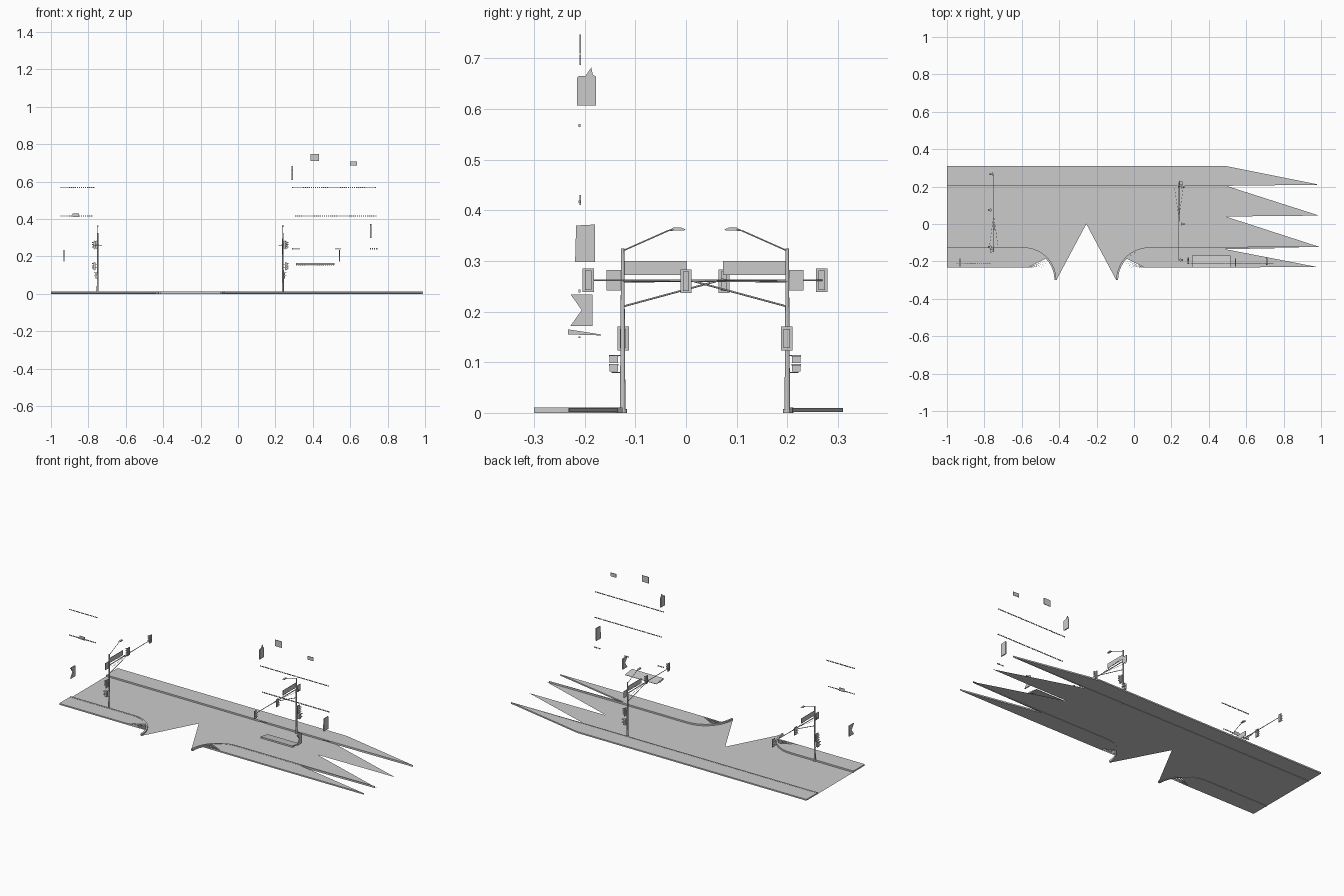
import bpy, bmesh
from math import sin, cos, radians, pi
from mathutils import Vector, Matrix

if "Cube" in bpy.data.objects:
    bpy.data.objects.remove(bpy.data.objects["Cube"])

MID = -0.255          # centre line of the side street


def finish(name, bm, smooth=False):
    bmesh.ops.recalc_face_normals(bm, faces=bm.faces[:])
    me = bpy.data.meshes.new(name)
    bm.to_mesh(me)
    bm.free()
    ob = bpy.data.objects.new(name, me)
    bpy.context.collection.objects.link(ob)
    if smooth:
        for p in me.polygons:
            p.use_smooth = len(p.vertices) == 4
    return ob


def prism(name, pts, depth):
    """Polygon of 3D points, extruded along the depth vector."""
    bm = bmesh.new()
    f = bm.faces.new([bm.verts.new(p) for p in pts])
    if Vector(depth).length > 0:
        r = bmesh.ops.extrude_face_region(bm, geom=[f], use_keep_orig=True)
        bmesh.ops.translate(bm, vec=depth, verts=[v for v in r['geom'] if isinstance(v, bmesh.types.BMVert)])
    return finish(name, bm)


def add_box(bm, lo, hi):
    lo, hi = Vector(lo), Vector(hi)
    m = Matrix.Translation((lo + hi) / 2) @ Matrix.Diagonal((*(hi - lo), 1))
    bmesh.ops.create_cube(bm, size=1, matrix=m)


def box(name, lo, hi):
    bm = bmesh.new()
    add_box(bm, lo, hi)
    return finish(name, bm)


def add_rod(bm, a, b, r1, r2=None, seg=10):
    a, b = Vector(a), Vector(b)
    d = b - a
    m = Matrix.Translation((a + b) / 2) @ d.to_track_quat('Z', 'Y').to_matrix().to_4x4()
    bmesh.ops.create_cone(bm, cap_ends=True, segments=seg, radius1=r1,
                          radius2=r1 if r2 is None else r2, depth=d.length, matrix=m)


def rods(name, segs):
    bm = bmesh.new()
    for s in segs:
        add_rod(bm, *s)
    return finish(name, bm, True)


# road sheet with torn right end and side street notch
def arc(r, a0, a1, n=10):
    return [(-0.59 + r * cos(radians(a0 + (a1 - a0) * i / n)),
             -0.30 + r * sin(radians(a0 + (a1 - a0) * i / n))) for i in range(n + 1)]


def flip(pts):
    return [(2 * MID - x, y) for x, y in pts]


bend = arc(0.175, 90, 0)
road = [(-1, 0.205), (-1, -0.125)] + bend + [(MID, 0)] + flip(bend)[::-1]
road += [(0.49, -0.125), (0.99, -0.122), (0.49, 0.04), (0.99, 0.045), (0.49, 0.205)]
prism("road", [(x, y, 0.002) for x, y in road], (0, 0, 0))

# pavements: straight one behind, two frayed corners in front
prism("back_pavement", [(x, y, 0.002) for x, y in
      [(-1, 0.21), (0.49, 0.21), (0.99, 0.21), (0.49, 0.31), (-1, 0.31)]], (0, 0, 0.008))
corner = arc(0.165, 90, 44, 6)
for i in range(4):
    a = radians(40 - 5 * i)
    corner += [(-0.565 + 0.008 * i, -0.232), (-0.59 + 0.165 * cos(a), -0.30 + 0.165 * sin(a))]
corner += [(-0.535, -0.232), (-0.6, -0.232)]
left = [(-1, -0.232), (-1, -0.135)] + corner
right = [(0.49, -0.232), (0.98, -0.23), (0.49, -0.135)] + flip(corner)
for name, pts in (("front_left_pavement", left), ("front_right_pavement", right)):
    prism(name, [(x, y, 0.002) for x, y in pts], (0, 0, 0.008))

# curbs
prism("back_curb", [(-1, 0.204, 0), (0.49, 0.204, 0), (0.99, 0.21, 0), (-1, 0.212, 0)], (0, 0, 0.011))
left_curb = [(-1, -0.125)] + bend + arc(0.165, 0, 90) + [(-1, -0.135)]
right_curb = [(0.98, -0.125)] + flip(bend) + flip(arc(0.165, 0, 90)) + [(0.49, -0.135)]
for name, pts in (("front_left_curb", left_curb), ("front_right_curb", right_curb)):
    prism(name, [(x, y, 0) for x, y in pts], (0, 0, 0.011))


# traffic signal: plate, housing, three lenses with visors, facing +x
def signal(name, x, y, z):
    bm = bmesh.new()
    add_box(bm, (x, y - 0.011, z - 0.0235), (x + 0.002, y + 0.011, z + 0.0235))
    add_box(bm, (x - 0.003, y - 0.006, z - 0.019), (x + 0.008, y + 0.006, z + 0.019))
    for dz in (-0.0125, 0, 0.0125):
        add_rod(bm, (x + 0.008, y, z + dz), (x + 0.0095, y, z + dz), 0.0048, None, 12)
        arch = [bm.verts.new((x + 0.008 + e, y + 0.0052 * cos(pi * i / 6), z + dz + 0.0052 * sin(pi * i / 6)))
                for i in range(7) for e in (0, 0.009)]
        for i in range(6):
            bm.faces.new([arch[2 * i], arch[2 * i + 1], arch[2 * i + 3], arch[2 * i + 2]])
    return finish(name, bm)


# signal pole assembly (right one)
PX, PY = 0.24, 0.2
parts = [
    rods("signal_pole", [((PX, PY, 0), (PX, PY, 0.325), 0.0055, 0.0032, 12),
                         ((PX, PY, 0), (PX, PY, 0.008), 0.008)]),
    rods("mast_arm", [((PX, PY, 0.26), (PX, -0.195, 0.262), 0.0025, 0.0015)]),
    rods("mast_brace", [((PX, PY, 0.21), (PX, 0.0, 0.264), 0.0018)]),
    rods("mast_stays", [((PX + s, PY, 0.26), (PX, 0.03, 0.262), 0.0007, None, 6) for s in (-0.024, 0.024)]
         + [((PX - 0.024, PY, 0.26), (PX + 0.024, PY, 0.26), 0.0007, None, 6)]),
    rods("lamp_arm", [((PX, PY, 0.32), (PX, 0.11, 0.36), 0.0014),
                      ((PX, 0.11, 0.36), (PX, 0.095, 0.362), 0.0014)]),
    prism("lamp_head", [(PX - 0.005, y, z) for y, z in
          [(0.108, 0.361), (0.1, 0.366), (0.085, 0.366), (0.075, 0.362), (0.08, 0.36)]], (0.01, 0, 0)),
    box("street_plate", (PX - 0.001, 0.073, 0.272), (PX + 0.001, 0.198, 0.3)),
    box("square_sign", (PX + 0.003, 0.203, 0.242), (PX + 0.005, 0.232, 0.282)),
    signal("outer_signal", PX + 0.006, -0.193, 0.262),
    signal("middle_signal", PX + 0.014, 0.0, 0.26),
    signal("low_signal", PX + 0.014, 0.199, 0.147),
    rods("signal_brackets", [((PX, 0.0, 0.262), (PX + 0.014, 0, 0.262), 0.0012),
                             ((PX, PY, 0.155), (PX + 0.014, 0.199, 0.155), 0.0012),
                             ((PX, PY, 0.14), (PX + 0.014, 0.199, 0.14), 0.0012),
                             ((PX, PY, 0.113), (PX, 0.215, 0.113), 0.001),
                             ((PX, PY, 0.08), (PX, 0.222, 0.08), 0.001)]),
]
bm = bmesh.new()
for z in (0.082, 0.099):
    add_box(bm, (PX, 0.209, z), (PX + 0.012, 0.226, z + 0.0145))
    add_box(bm, (PX + 0.01, 0.208, z + 0.012), (PX + 0.02, 0.227, z + 0.015))
parts.append(finish("walk_signal", bm))

# left assembly: same, turned half round
turn = (Matrix.Translation((MID, 0.0375, 0)) @ Matrix.Rotation(pi, 4, 'Z')
        @ Matrix.Translation((-MID, -0.0375, 0)))
for p in parts:
    twin = p.copy()
    twin.data = p.data.copy()
    twin.data.transform(turn)
    twin.name = "left_" + p.name
    bpy.context.collection.objects.link(twin)


# facade fragments: rows of small blocks
def row(name, x0, x1, z, h, step=0.011):
    bm = bmesh.new()
    n = int((x1 - x0) / step)
    for i in range(n + 1):
        x = x0 + i * step
        add_box(bm, (x, -0.212, z), (x + step * 0.6, -0.208, z + h))
    return finish(name, bm)


row("upper_blocks_left", -0.95, -0.765, 0.565, 0.005)
row("upper_blocks_right", 0.29, 0.74, 0.565, 0.005)
row("lower_blocks_left", -0.95, -0.78, 0.414, 0.005)
row("lower_blocks_right", 0.305, 0.74, 0.414, 0.005)
row("small_blocks_a", 0.29, 0.325, 0.238, 0.006)
row("small_blocks_b", 0.705, 0.74, 0.238, 0.006)
row("small_blocks_c", 0.52, 0.545, 0.238, 0.006)

# flat wall signs
for name, x0, x1, z0, z1 in (("wall_sign_left", -0.885, -0.85, 0.411, 0.43),
                             ("wall_sign_top", 0.388, 0.432, 0.71, 0.747),
                             ("wall_sign_right", 0.6, 0.637, 0.687, 0.708)):
    box(name, (x0, -0.2105, z0), (x1, -0.2075, z1))


# blade signs standing out from the wall
def blade(name, x, outline):
    return prism(name, [(x - 0.003, y, z) for y, z in outline], (0.006, 0, 0))


blade("peaked_blade_sign", 0.29, [(-0.215, 0.607), (-0.178, 0.607), (-0.178, 0.664), (-0.184, 0.668),
                                  (-0.187, 0.682), (-0.199, 0.665), (-0.212, 0.665), (-0.215, 0.662)])
blade("plain_blade_sign", 0.71, [(-0.219, 0.298), (-0.18, 0.298), (-0.18, 0.372), (-0.217, 0.37)])
for name, x in (("notched_blade_left", -0.93), ("notched_blade_right", 0.543)):
    blade(name, x, [(-0.228, 0.172), (-0.185, 0.172), (-0.185, 0.234), (-0.228, 0.234), (-0.206, 0.203)])

# shop canopy
prism("canopy", [(0.31, y, z) for y, z in
      [(-0.233, 0.165), (-0.233, 0.155), (-0.168, 0.153), (-0.168, 0.155)]], (0.205, 0, 0))
row("canopy_fringe", 0.31, 0.51, 0.148, 0.003)
